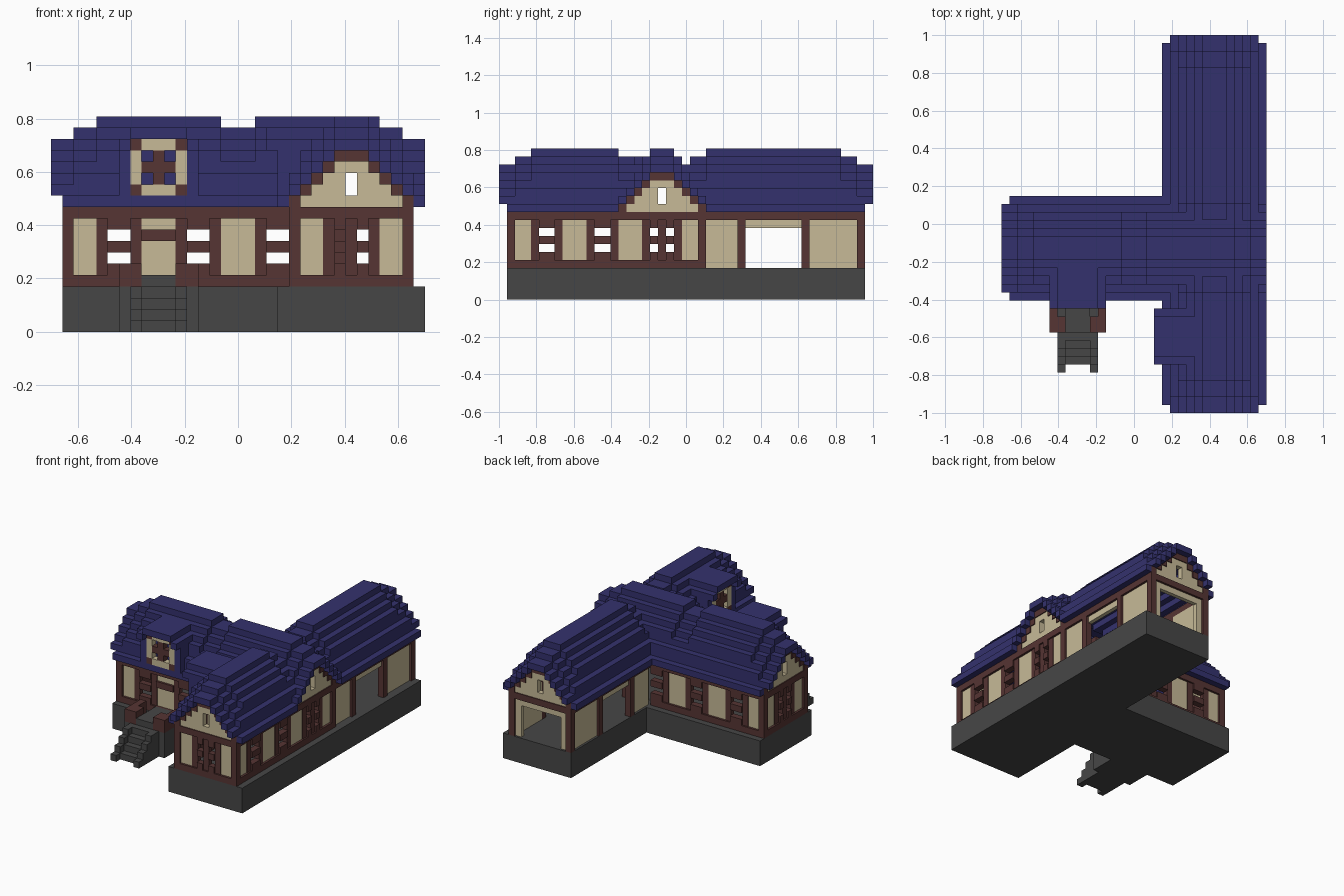
import bpy, bmesh
from mathutils import Matrix, Vector

cube = bpy.data.objects.get("Cube")
if cube:
    bpy.data.objects.remove(cube)

U = 2 / 47                      # block size
parts = {}


def material(name, rgb):
    m = bpy.data.materials.new(name)
    m.use_nodes = True
    m.diffuse_color = (*rgb, 1)
    m.node_tree.nodes["Principled BSDF"].inputs["Base Color"].default_value = (*rgb, 1)
    return m


NAVY = material("navy_tile", (0.034, 0.031, 0.155))
BROWN = material("brown_timber", (0.093, 0.035, 0.033))
CREAM = material("cream_plaster", (0.57, 0.49, 0.31))
GREY = material("dark_grey_stone", (0.062, 0.062, 0.062))


def box(name, mat, p, q):
    """Add a box between two block-grid corners to the named part."""
    bm = parts.setdefault(name, (bmesh.new(), mat))[0]
    a, b = Vector(p), Vector(q)
    size = [abs(v) * U for v in b - a]
    mid = ((a + b) / 2 - Vector((16.5, 23.5, 0))) * U
    bmesh.ops.create_cube(bm, size=1, matrix=Matrix.Translation(mid) @ Matrix.Diagonal((*size, 1)))


def slab(name, mat, face, s, t, z):
    """Box given in wall terms: s along the wall, t inward, z up."""
    box(name, mat, (*face(s[0], t[0]), z[0]), (*face(s[1], t[1]), z[1]))


# Wall planes
south = lambda s, t: (s, 1 + t)
north = lambda s, t: (s, 46 - t)
east = lambda s, t: (32 - t, s)
wing_west = lambda s, t: (21 + t, s)
hall_south = lambda s, t: (s, 15 + t)
hall_north = lambda s, t: (s, 26 - t)
hall_west = lambda s, t: (1 + t, s)


def wall(face, s0, s1, panels, windows, skip=()):
    """Timber wall with plaster panels and barred windows."""
    for z in ((4, 5), (10, 11)):
        slab("timber_frame", BROWN, face, (s0, s1), (0, 1), z)
    for p in panels:
        slab("plaster_panels", CREAM, face, p, (0.35, 1), (5, 10))
    for w in windows:
        for z in (5, 7, 9):
            slab("window_bars", BROWN, face, w, (0, 1), (z, z + 1))
    at = s0
    for a, b in sorted([*panels, *windows, *skip]) + [(s1, s1)]:
        if a > at:
            # corner posts stand flush, inner uprights sit back
            front = 0 if at == s0 or a == s1 else 0.25
            slab("timber_frame", BROWN, face, (at, a), (front, 1), (5, 10))
        at = b


def open_wall(face, s0, s1, panels, posts, gap):
    """Porch wall with full-height panels and a wide opening."""
    slab("timber_frame", BROWN, face, (s0, s1), (0, 1), (10, 11))
    for p in panels:
        slab("porch_panels", CREAM, face, p, (0.35, 1), (4, 10))
    for s in posts:
        slab("porch_posts", BROWN, face, (s, s + 1), (0, 1), (4, 10))
    slab("porch_panels", CREAM, face, gap, (0.35, 1), (9, 10))


# Stone foundation
box("foundation", GREY, (20, 1, 0), (33, 27, 4))
box("foundation", GREY, (21, 27, 0), (33, 46, 4))
box("foundation", GREY, (1, 14, 0), (20, 27, 4))

# Walls
side = [(2, 4), (8, 11)]
side_windows = [(5, 7), (12, 14)]
gable_windows = [(19, 20), (21, 22)]
wall(south, 21, 32, [(22, 24), (29, 31)], [(25, 26), (27, 28)])
wall(east, 1, 26, side + [(15, 18), (23, 25)], side_windows + gable_windows)
wall(wing_west, 1, 15, side, side_windows)
wall(hall_west, 15, 26, [(16, 18), (23, 25)], gable_windows)
wall(hall_north, 1, 21, side + [(15, 18)], side_windows + [(19, 21)])
wall(hall_south, 1, 21, [(2, 4), (15, 18)], side_windows + [(19, 21)], [(8, 11)])
for face in (east, wing_west):
    open_wall(face, 26, 46, [(26, 30), (39, 45)], (30, 38, 45), (31, 38))
open_wall(north, 21, 32, [(22, 23), (30, 31)], (21, 31), (23, 30))

# Inner wall between the rooms and the back porch
box("inner_wall", CREAM, (22, 25, 4), (25, 26, 11))
box("inner_wall", CREAM, (29, 25, 4), (31, 26, 11))
box("inner_post", BROWN, (25, 25, 4), (26, 26, 11))

# Front door
slab("door", CREAM, hall_south, (8, 11), (0.35, 1), (5, 8))
slab("door_lintel", BROWN, hall_south, (8, 11), (0, 1), (8, 9))
slab("door_top_panel", CREAM, hall_south, (8, 11), (0.35, 1), (9, 10))

# Roof underside heights by distance from the ridge
BOTTOM = [16, 16, 15, 14, 13, 12, 11]


def gable(face, c):
    """Stepped bargeboard, plaster fill and a slit window."""
    for s in range(c - 5, c + 6):
        b = BOTTOM[abs(s - c)]
        slab("gable_trim", BROWN, face, (s, s + 1), (0, 1), (b - 1, b))
        if s == c:
            slab("gable_plaster", CREAM, face, (s, s + 1), (0.15, 1), (11, 12))
            slab("gable_plaster", CREAM, face, (s, s + 1), (0.15, 1), (14, b - 1))
        elif b > 12:
            slab("gable_plaster", CREAM, face, (s, s + 1), (0.15, 1), (11, b - 1))


for face, c in ((south, 26), (north, 26), (east, 20), (hall_west, 20)):
    gable(face, c)


def roof_span(n, along, length, dips):
    """Underside and top of one gabled roof at a cell, or None outside it."""
    e = min(along, length - 1 - along)
    if n > 6 or (n == 6 and e < 1):
        return None
    # the roof thickens in two steps away from its ends, eaves and dips
    extra = min(e // 2, 2, 6 - n)
    for a, b, limit in dips:
        if a <= along < b:
            extra = min(extra, limit)
    return BOTTOM[n], BOTTOM[n] + 1 + extra


def roof_cell(i, j):
    spans = [roof_span(abs(i - 26), j, 47, [(15, 26, 1), (17, 24, 0)]),
             roof_span(abs(j - 20), i, 33, [(15, 18, 1)])]
    spans = [s for s in spans if s]
    return (max(s[0] for s in spans), max(s[1] for s in spans)) if spans else None


# Crossing roofs, built in strips of equal height
for i in range(33):
    start, current = 0, None
    for j in range(48):
        cell = roof_cell(i, j) if j < 47 else None
        if cell != current:
            if current:
                box("roof", NAVY, (i, start, current[0]), (i + 1, j, current[1]))
            start, current = j, cell


def dormer(face):
    """Box dormer with a cross window, tiled cheeks and an overhanging roof."""
    for s in range(5):
        for z in range(5):
            edge_s, edge_z = s in (0, 4), z in (0, 4)
            if not edge_s and not edge_z and s != 2 and z != 2:
                continue
            timber = edge_s == edge_z
            slab("dormer_timber" if timber else "dormer_plaster", BROWN if timber else CREAM,
                 face, (7 + s, 8 + s), (14, 15), (12 + z, 13 + z))
    slab("dormer_roof", NAVY, face, (7, 12), (13, 19), (17, 18))
    for s in (6, 12):
        slab("dormer_roof", NAVY, face, (s, s + 1), (13, 18), (16, 17))
        slab("dormer_cheeks", NAVY, face, (s, s + 1), (14, 18), (12, 16))


dormer(lambda s, t: (s, t))
dormer(lambda s, t: (t + 6, s))

# Entrance landing, steps and stepped side walls
box("landing", GREY, (6, 10, 0), (13, 14, 4))
box("landing", GREY, (8, 10, 4), (11, 15, 5))
for n in range(4):
    box("steps", GREY, (8, 6 + n, 0), (11, 7 + n, n + 1))
for x in (7, 11):
    for n in range(5):
        box("step_sides", GREY, (x, 5 + n, 0), (x + 1, 6 + n, min(n + 1, 4)))
    box("landing_rail", BROWN, (x, 10, 4), (x + 1, 12, 6))
for x in (6, 12):
    box("landing_rail", BROWN, (x, 10, 4), (x + 1, 14, 6))

# Turn the collected parts into objects
for name, (bm, mat) in parts.items():
    mesh = bpy.data.meshes.new(name)
    bm.to_mesh(mesh)
    bm.free()
    mesh.materials.append(mat)
    bpy.context.collection.objects.link(bpy.data.objects.new(name, mesh))
